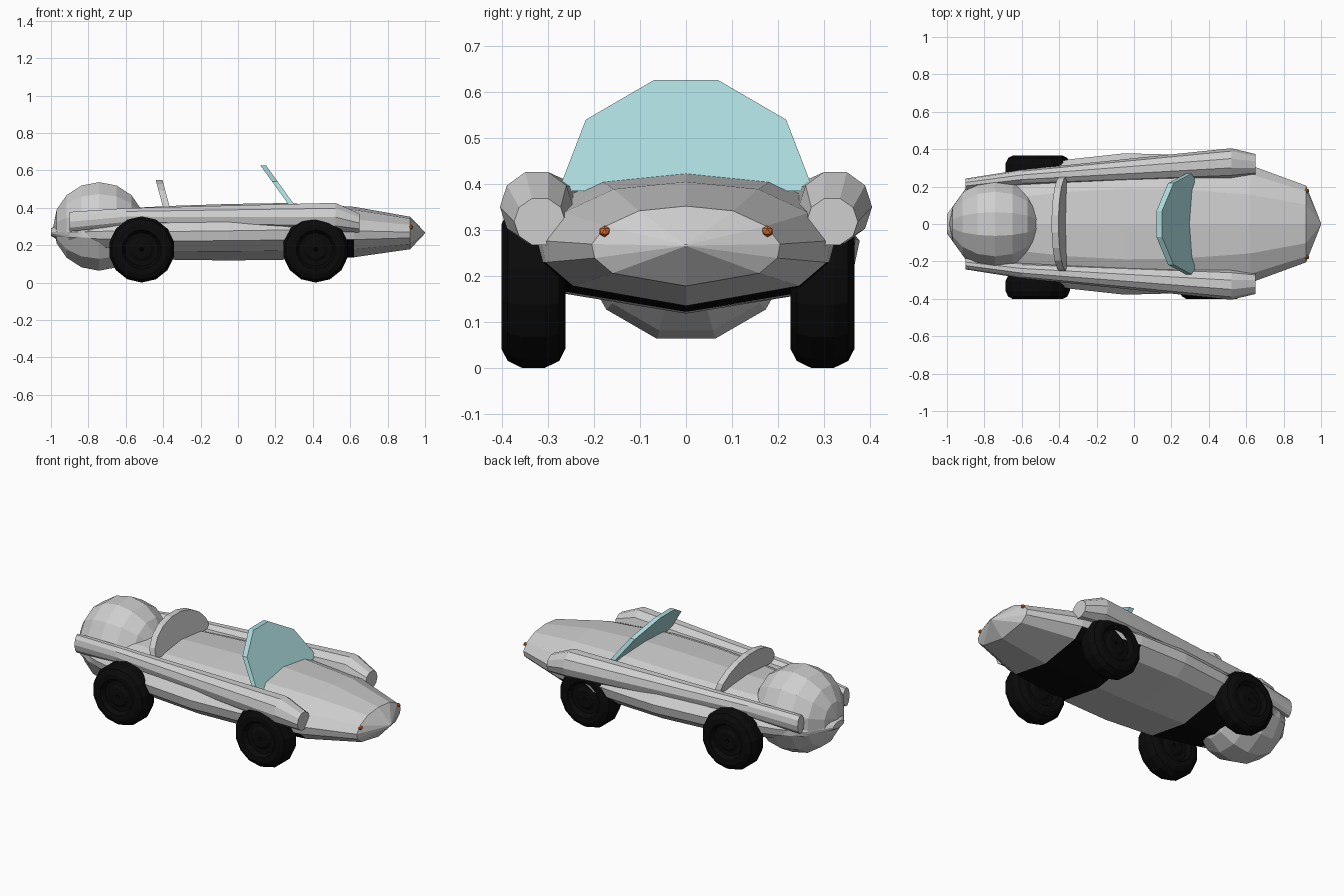
import bpy, bmesh, math
from mathutils import Vector

if "Cube" in bpy.data.objects:
    bpy.data.objects.remove(bpy.data.objects["Cube"])


def mat(name, c):
    m = bpy.data.materials.new(name)
    m.diffuse_color = (*c, 1)
    m.use_nodes = True
    m.node_tree.nodes["Principled BSDF"].inputs["Base Color"].default_value = m.diffuse_color
    return m


GREY = mat("light grey", (0.62, 0.62, 0.62))
BLACK = mat("black rubber", (0.003, 0.003, 0.003))
GLASS = mat("pale teal glass", (0.40, 0.69, 0.71))
ORANGE = mat("orange lamp", (0.85, 0.16, 0.02))


def finish(name, bm, *mats):
    bmesh.ops.recalc_face_normals(bm, faces=bm.faces)
    me = bpy.data.meshes.new(name)
    bm.to_mesh(me)
    bm.free()
    for m in mats:
        me.materials.append(m)
    ob = bpy.data.objects.new(name, me)
    bpy.context.collection.objects.link(ob)
    return ob


def loft(rings, closed=False):
    """Skin a list of equal-length point rings; cap the ends unless closed."""
    bm = bmesh.new()
    vs = [[bm.verts.new(p) for p in r] for r in rings]
    n = len(vs[0])
    pairs = list(zip(vs, vs[1:])) + ([(vs[-1], vs[0])] if closed else [])
    for a, b in pairs:
        for i in range(n):
            j = (i + 1) % n
            bm.faces.new((a[i], a[j], b[j], b[i]))
    if not closed:
        bm.faces.new(vs[0])
        bm.faces.new(vs[-1])
    return bm


# hull: x, half width, bottom, top
half = [(0, 1), (.5, .88), (.85, .5), (1, .05), (.97, -.3), (.78, -.68), (0, -1)]
outline = half + [(-y, z) for y, z in half[-2:0:-1]]
stations = [(-1, .05, .25, .29), (-.9, .19, .19, .34), (-.75, .25, .155, .38),
            (-.65, .28, .147, .395), (-.35, .345, .122, .41), (-.05, .378, .118, .42),
            (.25, .37, .122, .425), (.62, .315, .135, .405), (.92, .205, .178, .352),
            (1, .004, .263, .269)]
rings = [[(x, w * y, (t + b) / 2 + (t - b) / 2 * z) for y, z in outline]
         for x, w, b, t in stations]
bm = loft(rings)
bmesh.ops.recalc_face_normals(bm, faces=bm.faces)
for f in bm.faces:  # black underside between the wheels
    x = f.calc_center_median().x
    if f.normal.z < -.5 and (.25 < x < .62 or -.65 < x < -.35):
        f.material_index = 1
finish("hull", bm, GREY, BLACK)

# rear engine dome
bm = bmesh.new()
bmesh.ops.create_uvsphere(bm, u_segments=12, v_segments=8, radius=.245)
for v in bm.verts:
    x, y, z = v.co
    a = math.radians(15)
    v.co = Vector((z - .743, x * math.cos(a) - y * math.sin(a),
                   .30 + x * math.sin(a) + y * math.cos(a)))
finish("rear_dome", bm, GREY)

# side tubes: x, y, z, y radius, z radius
tube = [(-.9, .213, .325, .03, .055), (-.6, .25, .352, .04, .048),
        (.52, .325, .35, .08, .08), (.65, .318, .318, .056, .053)]
for side, label in ((-1, "front"), (1, "back")):
    rings = []
    for x, y, z, ry, rz in tube:
        rings.append([(x, side * (y + ry * math.cos(math.tau * i / 10)),
                       z + rz * math.sin(math.tau * i / 10)) for i in range(10)])
    finish("side_tube_" + label, loft(rings), GREY)


# wheels: radius, offset along the axle
tyre = [(.01, -.055), (.05, -.055), (.065, -.045), (.09, -.045), (.105, -.07), (.135, -.07),
        (.162, -.056), (.177, -.025), (.177, .025), (.162, .056), (.135, .07),
        (.105, .07), (.09, .045), (.065, .045), (.05, .055), (.01, .055)]
for x, end in ((.415, "nose"), (-.515, "tail")):
    for y, label in ((-.332, "front"), (.297, "back")):
        rings = []
        for i in range(14):
            a = math.tau * (i + .5) / 14
            rings.append([(x + r * math.cos(a), y + o, .177 + r * math.sin(a))
                          for r, o in tyre])
        finish(f"wheel_{end}_{label}", loft(rings, True), BLACK)


def plate(name, pts, xfun, thick, m):
    """Leaning plate from a y-z outline; xfun gives x at each height."""
    finish(name, loft([[(xfun(z) + d, y, z) for y, z in pts]
                       for d in (-thick / 2, thick / 2)]), m)


# windscreen
right = [(.07, .626), (.218, .54), (.27, .405), (.26, .385)]
plate("windscreen", right + [(-y, z) for y, z in reversed(right)],
      lambda z: .135 + (.626 - z) * .72, .03, GLASS)

# seat back arch
arch = [(.255 * math.cos(math.pi * (i + .0) / 9), .385 + .165 * math.sin(math.pi * i / 9))
        for i in range(10)]
plate("seat_back", arch, lambda z: -.382 - (z - .40) * .27, .036, GREY)

# nose lamps
for s in (-1, 1):
    bm = bmesh.new()
    bmesh.ops.create_icosphere(bm, subdivisions=1, radius=.013)
    bmesh.ops.translate(bm, verts=bm.verts, vec=(.925, s * .177, .297))
    finish("nose_lamp", bm, ORANGE)
